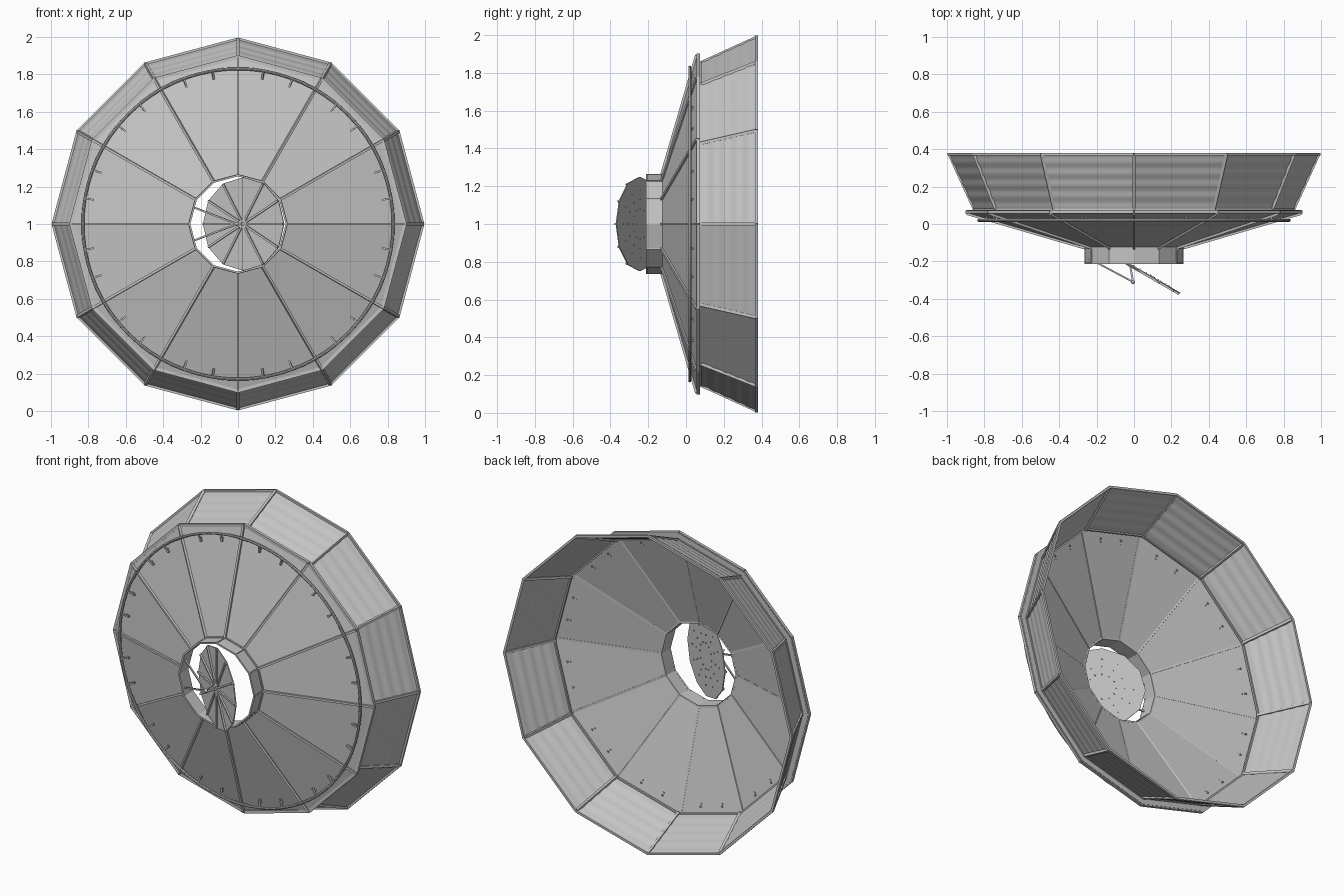
import bpy, bmesh
from math import sin, cos, pi, radians
from mathutils import Vector, Matrix

cube = bpy.data.objects.get("Cube")
if cube:
    bpy.data.objects.remove(cube)

SIDES = 12
STEP = 2 * pi / SIDES

metal = bpy.data.materials.new("grey_metal")
metal.use_nodes = True
GREY = (0.55, 0.55, 0.55, 1)
metal.diffuse_color = GREY
metal.node_tree.nodes["Principled BSDF"].inputs["Base Color"].default_value = GREY


def polar(r, y, a):
    """Point at radius r and angle a around the horizontal axis."""
    return Vector((r * cos(a), y, 1 + r * sin(a)))


def finish(name, bm, smooth=False):
    mesh = bpy.data.meshes.new(name)
    bm.to_mesh(mesh)
    bm.free()
    mesh.materials.append(metal)
    obj = bpy.data.objects.new(name, mesh)
    bpy.context.collection.objects.link(obj)
    for p in mesh.polygons:
        p.use_smooth = smooth
    return obj


def beam(bm, p, q, w, d=None):
    """Box bar from p to q."""
    p, q = Vector(p), Vector(q)
    axis = q - p
    rot = axis.to_track_quat('Z', 'Y').to_matrix().to_4x4()
    size = Matrix.Diagonal((w, d or w, axis.length, 1))
    bmesh.ops.create_cube(bm, size=1, matrix=Matrix.Translation((p + q) / 2) @ rot @ size)


def panels(name, profile, smooth=False):
    """Flat-sided shell: one separate panel per side, following (radius, y)."""
    bm = bmesh.new()
    for i in range(SIDES):
        rows = [[bm.verts.new(polar(r, y, (i + k) * STEP)) for k in (0, 1)] for r, y in profile]
        for a, b in zip(rows, rows[1:]):
            bm.faces.new((a[0], a[1], b[1], b[0]))
    bmesh.ops.recalc_face_normals(bm, faces=bm.faces)
    return finish(name, bm, smooth)


def hoop(name, r, y, w):
    """Twelve bars joined end to end."""
    bm = bmesh.new()
    for i in range(SIDES):
        beam(bm, polar(r, y, i * STEP), polar(r, y, (i + 1) * STEP), w)
    return finish(name, bm)


def spokes(name, start, end, w):
    """One bar along each corner."""
    bm = bmesh.new()
    for i in range(SIDES):
        beam(bm, polar(*start, i * STEP), polar(*end, i * STEP), w)
    return finish(name, bm)


# Main shells
panels("front_cone", [(0.262, -0.125), (0.895, 0.06)])
panels("cone_flange", [(0.895, 0.055), (0.895, 0.075), (0.85, 0.075)])
panels("hub_collar", [(0.255, -0.125), (0.255, -0.21), (0.262, -0.21), (0.262, -0.125)])

# Flared skirt with shallow corrugation
WAVES, CUTS = 5, 50
skirt = []
for k in range(CUTS + 1):
    t = k / CUTS
    skirt.append((0.85 + 0.14 * t + 0.0018 * sin(2 * pi * WAVES * t), 0.07 + 0.305 * t))
panels("flared_skirt", skirt, smooth=True)

# Frame bars
spokes("cone_ribs", (0.262, -0.13), (0.895, 0.055), 0.013)
spokes("skirt_ribs", (0.85, 0.07), (0.988, 0.373), 0.016)
spokes("collar_ribs", (0.26, -0.125), (0.26, -0.21), 0.008)
hoop("skirt_back_rim", 0.99, 0.373, 0.014)
hoop("skirt_front_rim", 0.855, 0.077, 0.012)
hoop("flange_rim", 0.893, 0.064, 0.018)
hoop("collar_front_rim", 0.26, -0.208, 0.01)
hoop("collar_back_rim", 0.262, -0.128, 0.01)

# Round rail with pairs of brackets on each panel
bpy.ops.mesh.primitive_torus_add(major_radius=0.83, minor_radius=0.008, major_segments=72,
                                 minor_segments=8, location=(0, 0.02, 1), rotation=(pi / 2, 0, 0))
rail = bpy.context.object
rail.name = "round_rail"
rail.data.materials.append(metal)
bpy.ops.object.shade_smooth_by_angle()

bm = bmesh.new()
bolts = bmesh.new()
for i in range(SIDES):
    for side in (-1, 1):
        a = (i + 0.5) * STEP + side * radians(5.5)
        beam(bm, polar(0.83, 0.02, a), polar(0.785, 0.025, a), 0.009)
        beam(bm, polar(0.785, 0.02, a), polar(0.785, 0.037, a), 0.009)
        beam(bolts, polar(0.8, 0.03, a), polar(0.8, 0.048, a), 0.008)
finish("rail_brackets", bm)
finish("cone_bolts", bolts)

# Tilted hatch disc inside the collar
CENTER = Vector((0.03, -0.245, 1))
TILT = radians(30)
across = Vector((cos(TILT), -sin(TILT), 0))
normal = Vector((-sin(TILT), -cos(TILT), 0))


def on_disc(r, a, lift=0.0):
    return CENTER + across * r * cos(a) + Vector((0, 0, r * sin(a))) + normal * lift


bm = bmesh.new()
rings = [[bm.verts.new(on_disc(0.25, i * STEP, h)) for i in range(SIDES)] for h in (-0.003, 0.003)]
bm.faces.new(rings[0])
bm.faces.new(rings[1][::-1])
for i in range(SIDES):
    j = (i + 1) % SIDES
    bm.faces.new((rings[0][i], rings[1][i], rings[1][j], rings[0][j]))
bmesh.ops.recalc_face_normals(bm, faces=bm.faces)
finish("hatch_disc", bm)

bm = bmesh.new()
bolts = bmesh.new()
for i in range(SIDES):
    a = i * STEP
    beam(bm, on_disc(0.01, a, 0.007), on_disc(0.247, a, 0.007), 0.011)
    for r in (0.08, 0.13, 0.18):
        beam(bolts, on_disc(r, a, 0), on_disc(r, a, -0.007), 0.006)
finish("hatch_ribs", bm)
finish("hatch_bolts", bolts)

# Hatch support struts meeting at a small knob
KNOB = Vector((-0.005, -0.31, 1))
bm = bmesh.new()
beam(bm, KNOB, on_disc(-0.06, 0), 0.01)
for z in (0.91, 1.09):
    beam(bm, KNOB, (-0.24, -0.185, z), 0.009)
finish("hatch_struts", bm)

bpy.ops.mesh.primitive_uv_sphere_add(segments=12, ring_count=8, radius=0.011, location=KNOB)
knob = bpy.context.object
knob.name = "strut_knob"
knob.data.materials.append(metal)
bpy.ops.object.shade_smooth_by_angle()
